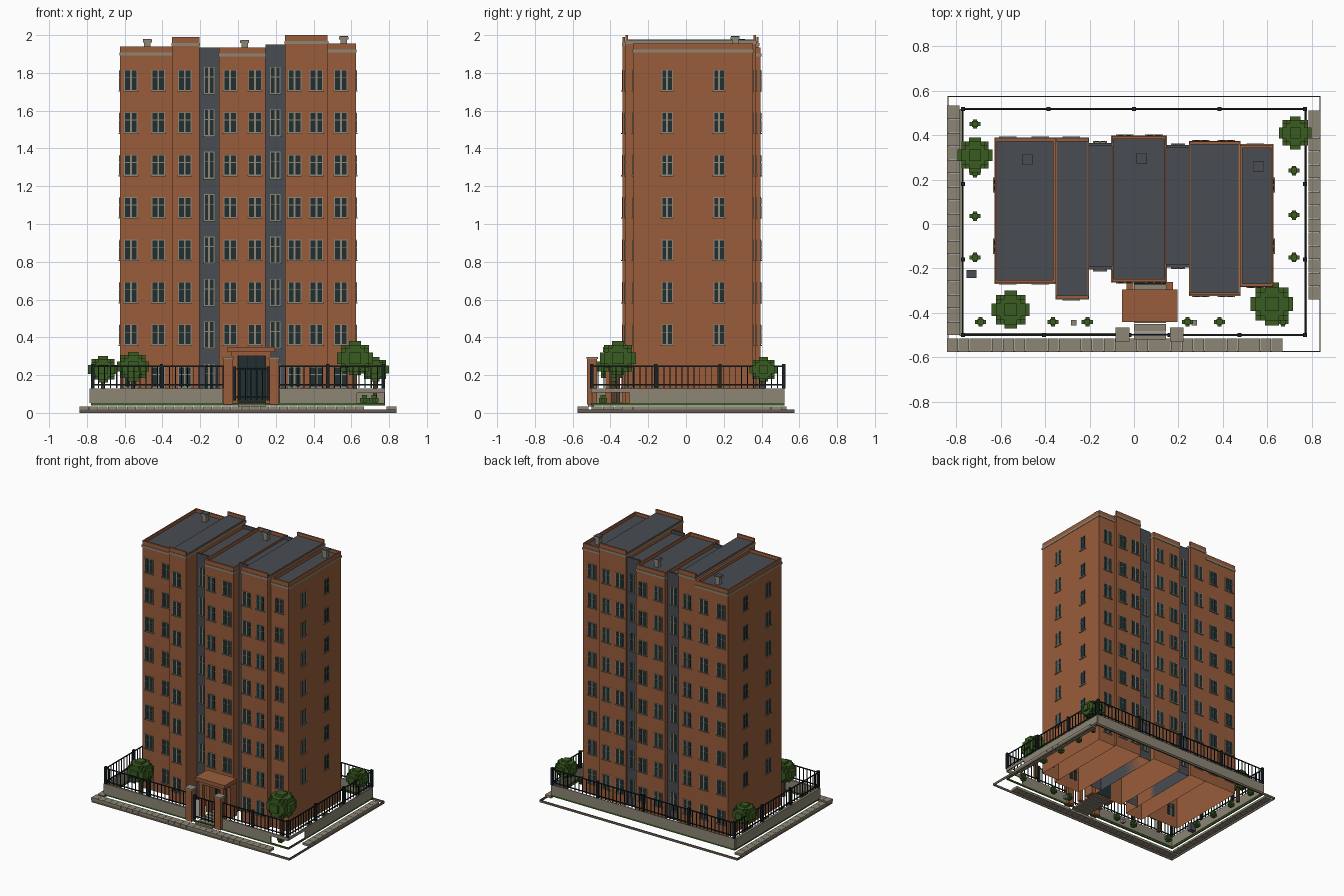
import bpy, bmesh
from mathutils import Vector

old = bpy.data.objects.get("Cube")
if old:
    bpy.data.objects.remove(old, do_unlink=True)


def material(name, rgb):
    m = bpy.data.materials.new(name)
    m.use_nodes = True
    m.diffuse_color = (*rgb, 1)
    m.node_tree.nodes["Principled BSDF"].inputs["Base Color"].default_value = (*rgb, 1)
    return m


BRICK = material("brick", (.32, .11, .043))
SLATE = material("slate grey", (.065, .072, .085))
STONE = material("pale stone", (.27, .24, .18))
CURB = material("dark stone", (.13, .105, .075))
GLASS = material("dark glass", (.014, .028, .031))
IRON = material("black iron", (.009, .015, .018))
LEAF = material("leaf green", (.042, .107, .015))
WOOD = material("bark brown", (.08, .045, .02))


class Part:
    """Collects boxes into one named mesh object."""

    def __init__(self, name, mat):
        self.name, self.mat, self.bm = name, mat, bmesh.new()

    def box(self, x0, x1, y0, y1, z0, z1, open_bottom=False):
        verts = bmesh.ops.create_cube(self.bm, size=1)["verts"]
        lo, hi = Vector((x0, y0, z0)), Vector((x1, y1, z1))
        for v in verts:
            v.co = Vector(hi[i] if v.co[i] > 0 else lo[i] for i in range(3))
        if open_bottom:
            self.bm.normal_update()
            faces = {f for v in verts for f in v.link_faces}
            bmesh.ops.delete(self.bm, geom=[f for f in faces if f.normal.z < -.5],
                             context="FACES_ONLY")

    def block(self, x, y, z0, z1, sx, sy=None):
        sy = sy or sx
        self.box(x - sx / 2, x + sx / 2, y - sy / 2, y + sy / 2, z0, z1)

    def done(self):
        mesh = bpy.data.meshes.new(self.name)
        self.bm.to_mesh(mesh)
        self.bm.free()
        mesh.materials.append(self.mat)
        bpy.context.collection.objects.link(bpy.data.objects.new(self.name, mesh))


# Tower bays: left, right, front, back, top, recessed, window centres
BAYS = [(-.625, -.35, -.265, .385, 1.94, False, (-.567, -.422)),
        (-.35, -.205, -.335, .385, 1.99, False, (-.282,)),
        (-.205, -.1, -.205, .365, 1.935, True, (-.153,)),
        (-.1, .145, -.26, .395, 1.935, False, (-.042, .09)),
        (.145, .25, -.195, .355, 1.95, True, (.198,)),
        (.25, .475, -.32, .37, 2.0, False, (.3, .415)),
        (.475, .625, -.28, .355, 1.955, False, (.545,))]
FLOORS = [.19 + .2245 * i for i in range(8)]

walls, shafts = Part("brick_bays", BRICK), Part("recessed_bays", SLATE)
roofs, bands = Part("roof_sheets", SLATE), Part("stone_bands", STONE)
frames, panes = Part("window_frames", STONE), Part("window_panes", GLASS)


def window(c, face, out, z, w, h, along_x=True):
    """Framed four-pane window on a wall plane facing out (+1 or -1)."""
    def put(part, a, b, inner, outer, z0, z1):
        d = sorted((face - out * inner, face + out * outer))
        part.box(*((a, b, *d) if along_x else (*d, a, b)), z0, z1)
    put(frames, c - w / 2, c + w / 2, 0, .003, z - h / 2, z + h / 2)
    put(frames, c - w / 2 - .004, c + w / 2 + .004, 0, .008, z - h / 2 - .006, z - h / 2)
    split = z + h * .12
    for side in (-1, 1):
        a, b = sorted((c + side * .005, c + side * (w / 2 - .005)))
        put(panes, a, b, .004, .005, z - h / 2 + .003, split - .002)
        put(panes, a, b, .004, .005, split + .002, z + h / 2 - .004)


for x0, x1, y0, y1, top, recessed, centres in BAYS:
    roof = top - .028
    (shafts if recessed else walls).box(x0, x1, y0, y1, .05, roof, True)
    roofs.box(x0 + .004, x1 - .004, y0 + .01, y1 - .01, roof, roof + .004)
    rim = shafts if recessed else walls
    rim.box(x0, x1, y0, y0 + .013, roof, top)
    rim.box(x0, x1, y1 - .013, y1, roof, top)
    if not recessed:
        bands.box(x0 - .003, x1 + .003, y0 - .004, y1 + .004, top - .048, top - .032)
    for face, out in ((y0, -1), (y1, 1)):
        for i, z in enumerate(FLOORS):
            if i == 0 and out < 0 and x0 == -.1:
                continue
            for c in centres:
                if recessed:
                    window(c, face, out, z, .055, .14)
                else:
                    window(c, face, out, z, .071, .108)

# Side parapets
for x0, x1, bay in ((-.365, -.35, 0), (-.625, -.617, 0), (-.1, -.092, 3),
                    (.137, .145, 3), (.475, .488, 6), (.617, .625, 6)):
    _, _, y0, y1, top, _, _ = BAYS[bay]
    walls.box(x0, x1, y0, y1, top - .028, top)

# End wall windows
for face, out in ((-.625, -1), (.625, 1)):
    for z in FLOORS[1:]:
        for y in (-.1, .175):
            window(y, face, out, z, .06, .108, False)
for part in (walls, shafts, roofs, bands, frames, panes):
    part.done()

# Roof vents
vents, caps = Part("roof_vents", STONE), Part("vent_caps", SLATE)
for x, y, z in ((-.48, .29, 1.912), (.035, .295, 1.907), (.56, .26, 1.927)):
    vents.block(x, y, z, z + .057, .035)
    vents.block(x, y, z + .05, z + .064, .048)
    caps.block(x, y, z + .064, z + .068, .046)
vents.done()
caps.done()

# Entrance porch and door
porch = Part("entrance_porch", BRICK)
porch.box(-.055, .195, -.44, -.295, .322, .35)
porch.box(-.035, .175, -.425, -.305, .3, .322)
for x in (-.018, .16):
    porch.block(x, -.41, .05, .3, .03)
    porch.block(x, -.3, .05, .3, .03, .08)
porch.done()
door = Part("front_door", GLASS)
door.box(0, .145, -.268, -.256, .06, .3)
door.done()
door_bars = Part("door_bars", IRON)
for i in range(4):
    door_bars.block(.003 + i * .0465, -.269, .06, .3, .006)
door_bars.box(0, .145, -.272, -.266, .235, .241)
door_bars.done()
steps = Part("entrance_steps", STONE)
for i in range(7):
    y = -.52 + i * .037
    steps.box(0, .145, y, y + .033, .035 + i * .003, .046 + i * .003)
steps.done()

# Low boundary wall, open near one corner, above a green edging
wall = Part("boundary_wall", STONE)
edge = Part("grass_edging", LEAF)
L, F, B = .775, -.498, .517
wall.box(-L - .01, -.08, F - .006, F + .008, .053, .13)
wall.box(.22, .63, F - .006, F + .004, .053, .13)
wall.box(.63, L, F - .006, F + .002, .105, .13)
wall.box(-L - .01, -L + .008, F, B, .053, .13)
wall.box(L - .002, L + .004, -.3, B, .053, .13)
wall.box(L - .002, L + .004, F, -.3, .108, .13)
wall.box(-L, L, B - .002, B + .004, .053, .13)
for y in (F, B):
    edge.box(-L, L, y - .004, y + .004, .04, .053)
for x in (-L, L):
    edge.box(x - .004, x + .004, F, B, .04, .053)
wall.done()
edge.done()

# Iron railings and gate
rail = Part("iron_railings", IRON)


def railing(a, b, fixed, posts, along_x=True, z0=.145, z1=.25):
    def put(u0, u1, half, za, zb):
        span = (u0, u1, fixed - half, fixed + half)
        rail.box(*(span if along_x else span[2:] + span[:2]), za, zb)
    for z in (z0, z1 - .006):
        put(a, b, .003, z, z + .007)
    count = round((b - a) / .032)
    for i in range(count + 1):
        u = a + (b - a) * i / count
        put(u - .0025, u + .0025, .0025, z0 - .012, z1)
    for u in posts:
        put(u - .009, u + .009, .009, z0 - .015, z1 + .01)


railing(-.77, -.08, F, (-.77, -.405))
railing(.22, .77, F, (.475, .77))
railing(-.77, .77, B, (-.77, -.385, 0, .385, .77))
for x in (-.77, .77):
    railing(F, B, x, (-.16, .18), False)
railing(-.02, .16, F, (-.02, .16), True, .08, .235)
rail.done()
pillars, pillar_caps = Part("gate_pillars", BRICK), Part("pillar_caps", STONE)
for x in (-.052, .192):
    pillars.block(x, -.497, .045, .285, .052)
    pillar_caps.block(x, -.497, .285, .296, .062)
pillars.done()
pillar_caps.done()

# Pavement tiles on three sides and a thin curb all round
tiles = Part("pavement_tiles", STONE)
for i in range(30):
    x = -.84 + i * .0503
    tiles.box(x, x + .0485, -.575, -.515, .017, .035)
for x0, x1, y0, n in ((-.84, -.785, -.5, 17), (.785, .838, -.34, 14)):
    for i in range(n):
        y = y0 + i * .0608
        tiles.box(x0, x1, y, y + .059, .017, .033)
tiles.done()
curb = Part("pavement_curb", CURB)
for y in (-.573, .573):
    curb.box(-.838, .838, y - .002, y + .002, 0, .018)
for x in (-.836, .836):
    curb.box(x - .002, x + .002, -.575, .575, 0, .018)
curb.done()

# Stepped round trees with trunks
leaves, trunks = Part("tree_leaves", LEAF), Part("tree_trunks", WOOD)
N = 4
for x, y, z, r, h in ((-.715, .31, .23, .078, .07), (-.555, -.385, .245, .085, .078),
                      (.62, -.36, .29, .096, .09), (.725, .41, .23, .074, .065)):
    s, t = 2 * r / (2 * N + 1), 2 * h / (2 * N + 1)
    for i in range(-N, N + 1):
        for j in range(-N, N + 1):
            reach = (N + .4) ** 2 - i * i - j * j
            if reach > 0:
                k = int(reach ** .5) + .5
                leaves.block(x + i * s, y + j * s, z - k * t, z + k * t, s)
    trunks.block(x, y, .05, z, .022)
leaves.done()
trunks.done()

# Small border plants
plants = Part("border_plants", LEAF)
spots = [(-.715, y) for y in (.45, .23, .035, -.15)] + [(.72, y) for y in (.24, .04, -.15)]
spots += [(x, -.44) for x in (-.69, -.365, -.21, .24, .385, .67)]
for x, y in spots:
    plants.block(x, y, .055, .08, .05, .018)
    plants.block(x, y, .055, .08, .018, .042)
    plants.block(x, y, .045, .095, .026)
plants.done()

# Garden blocks and a utility box
blocks = Part("garden_blocks", STONE)
for x in (-.27, .27):
    blocks.block(x, -.445, .045, .07, .025)
blocks.done()
utility = Part("utility_box", SLATE)
utility.block(-.73, -.225, .05, .11, .045, .035)
utility.done()
